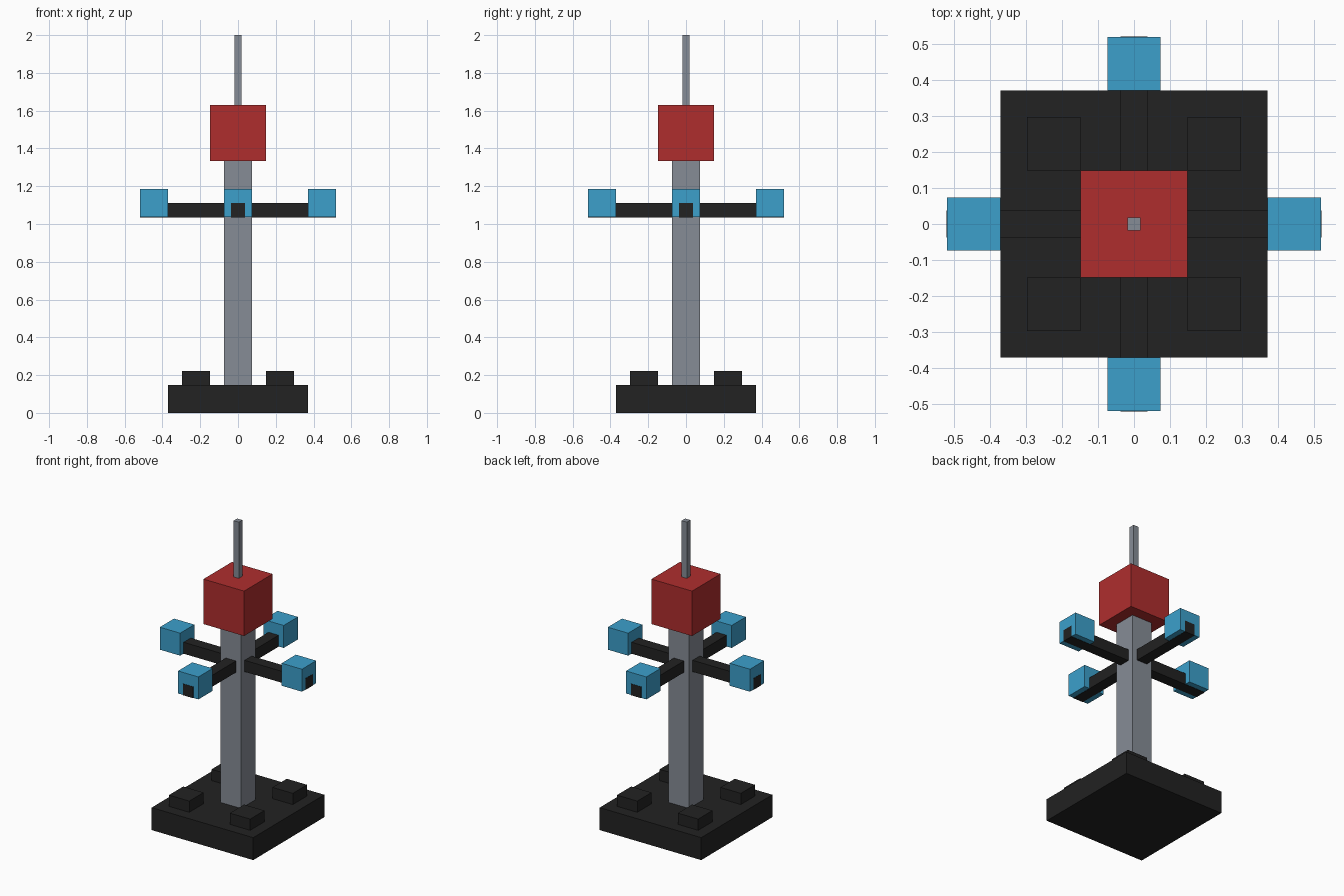
import bpy
from mathutils import Vector, Matrix
from math import pi

if "Cube" in bpy.data.objects:
    bpy.data.objects.remove(bpy.data.objects["Cube"], do_unlink=True)

U = 2 / 27  # grid unit: the model is 27 units tall


def material(name, rgb):
    m = bpy.data.materials.new(name)
    m.use_nodes = True
    m.diffuse_color = (*rgb, 1)
    m.node_tree.nodes["Principled BSDF"].inputs["Base Color"].default_value = (*rgb, 1)
    return m


black = material("black", (0.016, 0.016, 0.016))
grey = material("grey", (0.24, 0.265, 0.305))
red = material("red", (0.43, 0.027, 0.027))
blue = material("blue", (0.045, 0.35, 0.6))


def box(name, center, size, mat, turn=0):
    """Box in grid units, turned about the mast by quarter turns."""
    bpy.ops.mesh.primitive_cube_add(size=1)
    ob = bpy.context.object
    ob.name = name
    place = Matrix.Translation(Vector(center) * U) @ Matrix.Diagonal((*(Vector(size) * U), 1))
    ob.data.transform(Matrix.Rotation(turn * pi / 2, 4, "Z") @ place)
    ob.data.materials.append(mat)
    return ob


# Base, mast, head and antenna
box("base", (0, 0, 1), (10, 10, 2), black)
box("mast", (0, 0, 10), (2, 2, 16), grey)
box("head", (0, 0, 20), (4, 4, 4), red)
box("antenna", (0, 0, 24.5), (0.5, 0.5, 5), grey)

# Four feet, arms and lamps around the mast; arms sit slightly proud of the lamps
for i, side in enumerate(("left", "back", "right", "front")):
    box(f"base_block_{i + 1}", (3, 3, 2.5), (2, 2, 1), black, i)
    box(f"{side}_arm", (4.01, 0, 14.49), (6.02, 1, 1.02), black, i)
    box(f"{side}_lamp", (6, 0, 15), (2, 2, 2), blue, i)
